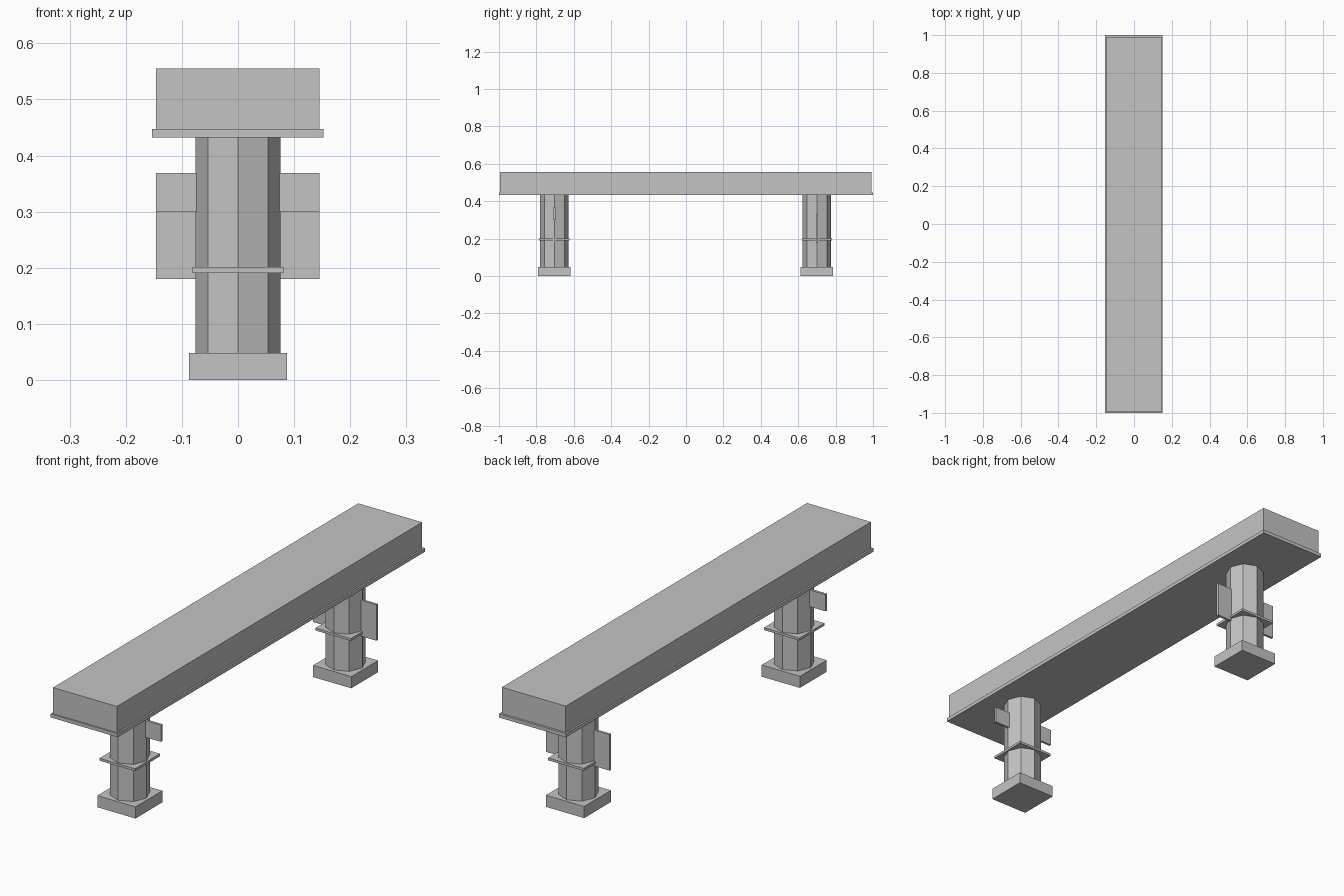
import bpy, math

if "Cube" in bpy.data.objects:
    bpy.data.objects.remove(bpy.data.objects["Cube"])

gray = bpy.data.materials.new("plain gray")
gray.diffuse_color = (0.55, 0.55, 0.55, 1)
gray.use_nodes = True
gray.node_tree.nodes["Principled BSDF"].inputs["Base Color"].default_value = gray.diffuse_color


def box(name, x, y, z0, z1):
    """Box from (min, max) ranges in x and y, and z limits."""
    bpy.ops.mesh.primitive_cube_add(size=1, location=(sum(x) / 2, sum(y) / 2, (z0 + z1) / 2))
    ob = bpy.context.object
    ob.name = name
    ob.scale = (x[1] - x[0], y[1] - y[0], z1 - z0)
    bpy.ops.object.transform_apply(location=False, rotation=False, scale=True)
    ob.data.materials.append(gray)
    return ob


def square(name, y, half, z0, z1):
    return box(name, (-half, half), (y - half, y + half), z0, z1)


# bench top: thick slab on a thin projecting lip
box("seat_slab", (-0.146, 0.145), (-0.995, 0.991), 0.447, 0.555)
box("seat_lip", (-0.153, 0.152), (-1.0, 1.0), 0.432, 0.447)

# two legs; the side plates sit at different heights on each
for side, y, p0, p1 in (("front", -0.704, 0.30, 0.369), ("back", 0.70, 0.18, 0.328)):
    square(side + "_foot", y, 0.087, 0, 0.048)
    square(side + "_collar", y, 0.081, 0.191, 0.201)
    # octagonal post with corners on the axes
    bpy.ops.mesh.primitive_cylinder_add(vertices=8, radius=0.076, depth=0.384,
                                        location=(0, y, 0.24))
    post = bpy.context.object
    post.name = side + "_post"
    post.data.materials.append(gray)
    # thin plates left and right
    box(side + "_left_plate", (-0.146, -0.07), (y - 0.005, y + 0.005), p0, p1)
    box(side + "_right_plate", (0.07, 0.145), (y - 0.005, y + 0.005), p0, p1)
